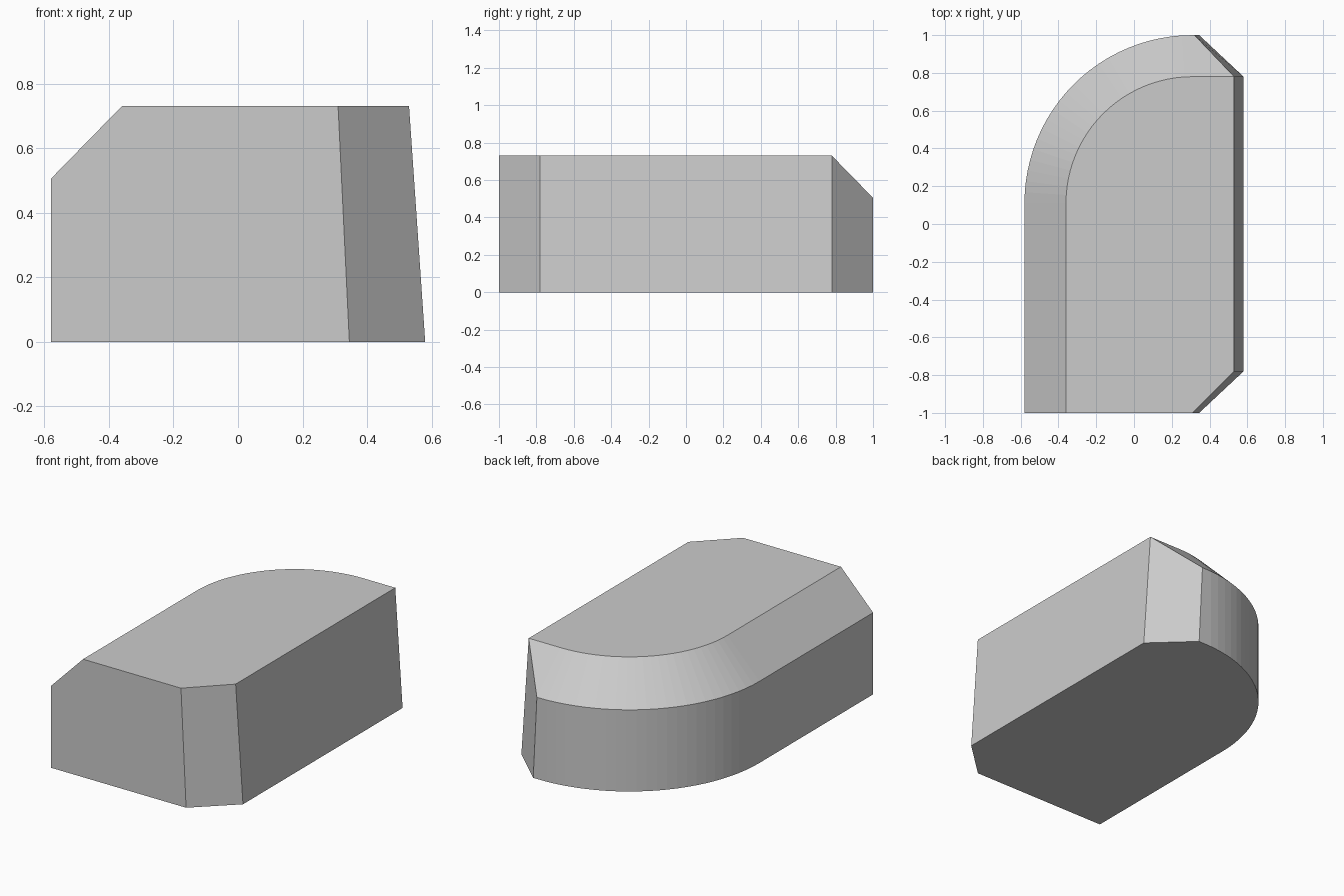
import bpy, bmesh, math

if "Cube" in bpy.data.objects:
    bpy.data.objects.remove(bpy.data.objects["Cube"])

HEIGHT, SHOULDER, SEGMENTS = 0.73, 0.505, 24
CX, CY = 0.31, 0.11          # centre of the rounded corner
R_OUT, R_IN = 0.89, 0.67     # wall and roof radii

grey = bpy.data.materials.new("light_grey")
grey.diffuse_color = (0.6, 0.6, 0.6, 1)
grey.use_nodes = True
grey.node_tree.nodes["Principled BSDF"].inputs["Base Color"].default_value = grey.diffuse_color

bm = bmesh.new()


def vert(x, y, z):
    return bm.verts.new((x, y, z))


def arc(radius, z, start_x):
    """Rounded corner from the back to the left, then straight to the front."""
    points = [vert(start_x, CY + radius, z)]
    for i in range(1, SEGMENTS + 1):
        a = math.radians(90 + 90 * i / SEGMENTS)
        points.append(vert(CX + radius * math.cos(a), CY + radius * math.sin(a), z))
    return points + [vert(CX - radius, -1, z)]


# Curved edges of the base, the shoulder and the roof
base = arc(R_OUT, 0, 0.345)
shoulder = arc(R_OUT, SHOULDER, 0.32)
roof = arc(R_IN, HEIGHT, CX)

# Right-hand corners, front to back
base_right = [vert(0.345, -1, 0), vert(0.58, -0.78, 0), vert(0.58, 0.78, 0)]
roof_right = [vert(0.31, -1, HEIGHT), vert(0.53, -0.78, HEIGHT), vert(0.53, 0.78, HEIGHT)]

# Curved wall and sloping edge
for low, high in ((base, shoulder), (shoulder, roof)):
    for i in range(len(low) - 1):
        bm.faces.new((low[i], low[i + 1], high[i + 1], high[i]))

# Leaning front corner and right wall
for i in range(2):
    bm.faces.new((base_right[i], base_right[i + 1], roof_right[i + 1], roof_right[i]))

# Back corner and the end of the slope
bm.faces.new((base_right[2], base[0], shoulder[0], roof_right[2]))
bm.faces.new((shoulder[0], roof[0], roof_right[2]))

# Front, underside and roof
bm.faces.new((base[-1], base_right[0], roof_right[0], roof[-1], shoulder[-1]))
bm.faces.new(base + base_right)
bm.faces.new(roof + roof_right)
bmesh.ops.recalc_face_normals(bm, faces=bm.faces)

mesh = bpy.data.meshes.new("rounded_block")
bm.to_mesh(mesh)
bm.free()
mesh.materials.append(grey)
block = bpy.data.objects.new("rounded_block", mesh)
bpy.context.collection.objects.link(block)
